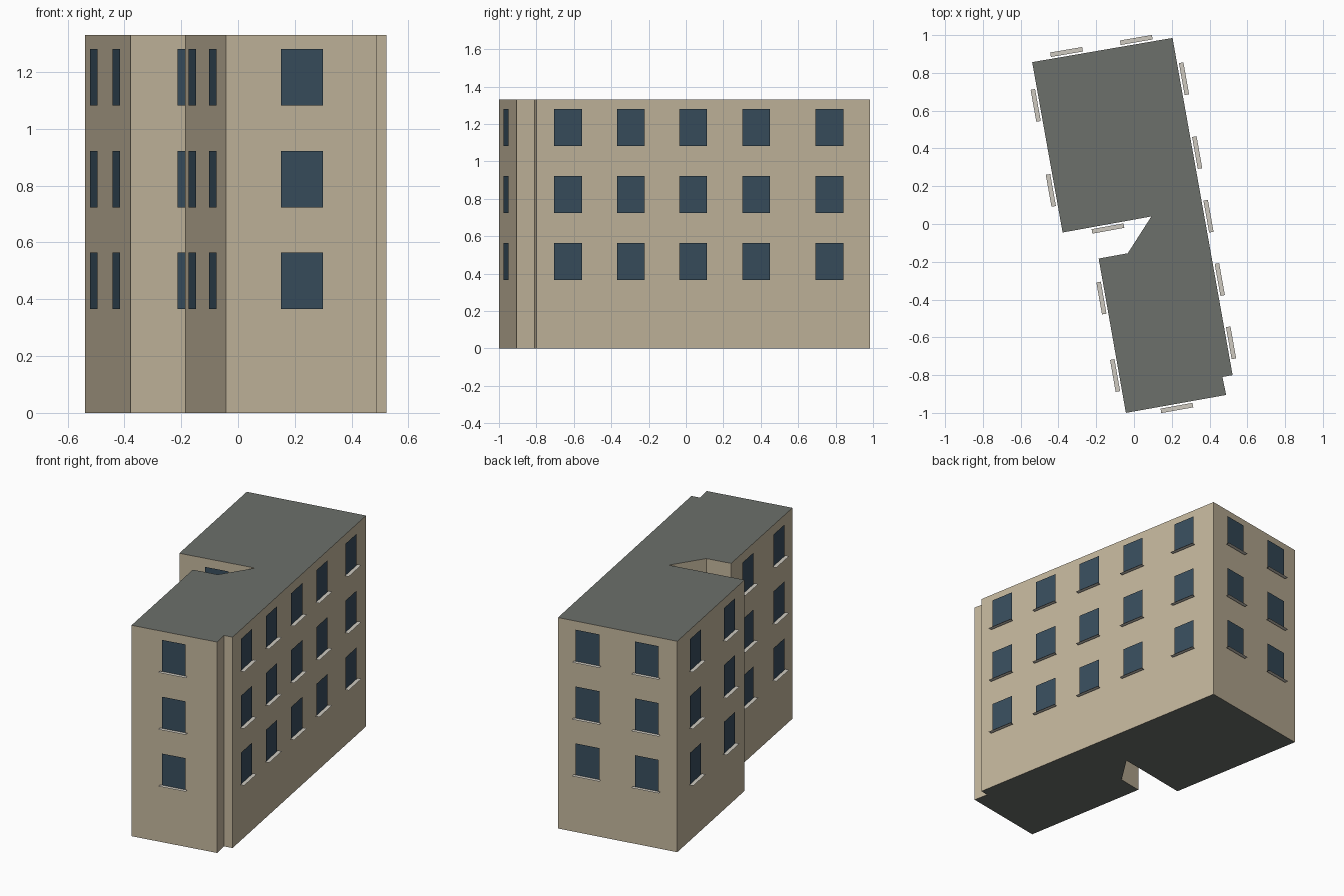
import bpy
import bmesh
from mathutils import Vector

if "Cube" in bpy.data.objects:
    bpy.data.objects.remove(bpy.data.objects["Cube"])

HEIGHT = 1.33
WIN_W, WIN_H = 0.15, 0.199
SILL_W = 0.172
GAP, SILL_OUT = 0.01, 0.034      # distance of glass and sill edge from the wall
FLOORS = [0.365 + 0.3585 * i for i in range(3)]

# Footprint, clockwise from the back left corner
PLAN = [(-0.539, 0.857), (0.204, 0.985), (0.522, -0.80), (0.468, -0.81),
        (0.488, -0.905), (-0.043, -1.0), (-0.187, -0.183), (-0.033, -0.155),
        (0.092, 0.040), (-0.378, -0.045)]

# Wall index -> (axis of the measured centres, window centres)
WINDOWS = {
    0: (0, [-0.355, 0.014]),
    1: (1, [0.767, 0.376, 0.039, -0.296, -0.631]),
    4: (0, [0.225]),
    5: (1, [-0.80, -0.39]),
    8: (0, [-0.14]),
    9: (1, [0.18, 0.63]),
}


def material(name, color):
    mat = bpy.data.materials.new(name)
    mat.diffuse_color = (*color, 1)
    mat.use_nodes = True
    mat.node_tree.nodes["Principled BSDF"].inputs["Base Color"].default_value = mat.diffuse_color
    return mat


def finish(name, bm, mats):
    mesh = bpy.data.meshes.new(name)
    bm.to_mesh(mesh)
    bm.free()
    for m in mats:
        mesh.materials.append(m)
    obj = bpy.data.objects.new(name, mesh)
    bpy.context.collection.objects.link(obj)
    return obj


def quad(bm, points):
    return bm.faces.new([bm.verts.new(p) for p in points])


wall_mat = material("wall_plaster", (0.55, 0.47, 0.335))
roof_mat = material("roof_grey", (0.15, 0.16, 0.145))
glass_mat = material("window_glass", (0.04, 0.075, 0.11))
sill_mat = material("sill_stone", (0.62, 0.59, 0.53))

# Building body: extruded footprint, grey on top and underneath
bm = bmesh.new()
base = bm.faces.new([bm.verts.new((x, y, 0)) for x, y in PLAN])
extruded = bmesh.ops.extrude_face_region(bm, geom=[base], use_keep_orig=True)
for v in [g for g in extruded["geom"] if isinstance(g, bmesh.types.BMVert)]:
    v.co.z = HEIGHT
bmesh.ops.recalc_face_normals(bm, faces=bm.faces[:])
for f in bm.faces:
    f.material_index = 1 if abs(f.normal.z) > 0.5 else 0
finish("building_body", bm, [wall_mat, roof_mat])

# Windows and sills: flat panels set just off each wall
glass, sills = bmesh.new(), bmesh.new()
up = Vector((0, 0, 1))
for wall, (axis, centres) in WINDOWS.items():
    a = Vector((*PLAN[wall], 0))
    b = Vector((*PLAN[(wall + 1) % len(PLAN)], 0))
    along = (b - a).normalized()
    out = Vector((-along.y, along.x, 0))
    for c in centres:
        start = a + out * GAP
        mid = start + along * ((c - start[axis]) / along[axis])
        for z in FLOORS:
            p = mid + up * z
            w, s = along * WIN_W / 2, along * SILL_W / 2
            h, d = up * WIN_H, out * (SILL_OUT - GAP)
            quad(glass, [p + w, p - w, p - w + h, p + w + h])
            quad(sills, [p - s, p + s, p + s + d, p - s + d])
for panels in (glass, sills):
    panels.normal_update()
# Sills face upwards
for f in sills.faces:
    if f.normal.z < 0:
        f.normal_flip()
finish("windows", glass, [glass_mat])
finish("window_sills", sills, [sill_mat])
